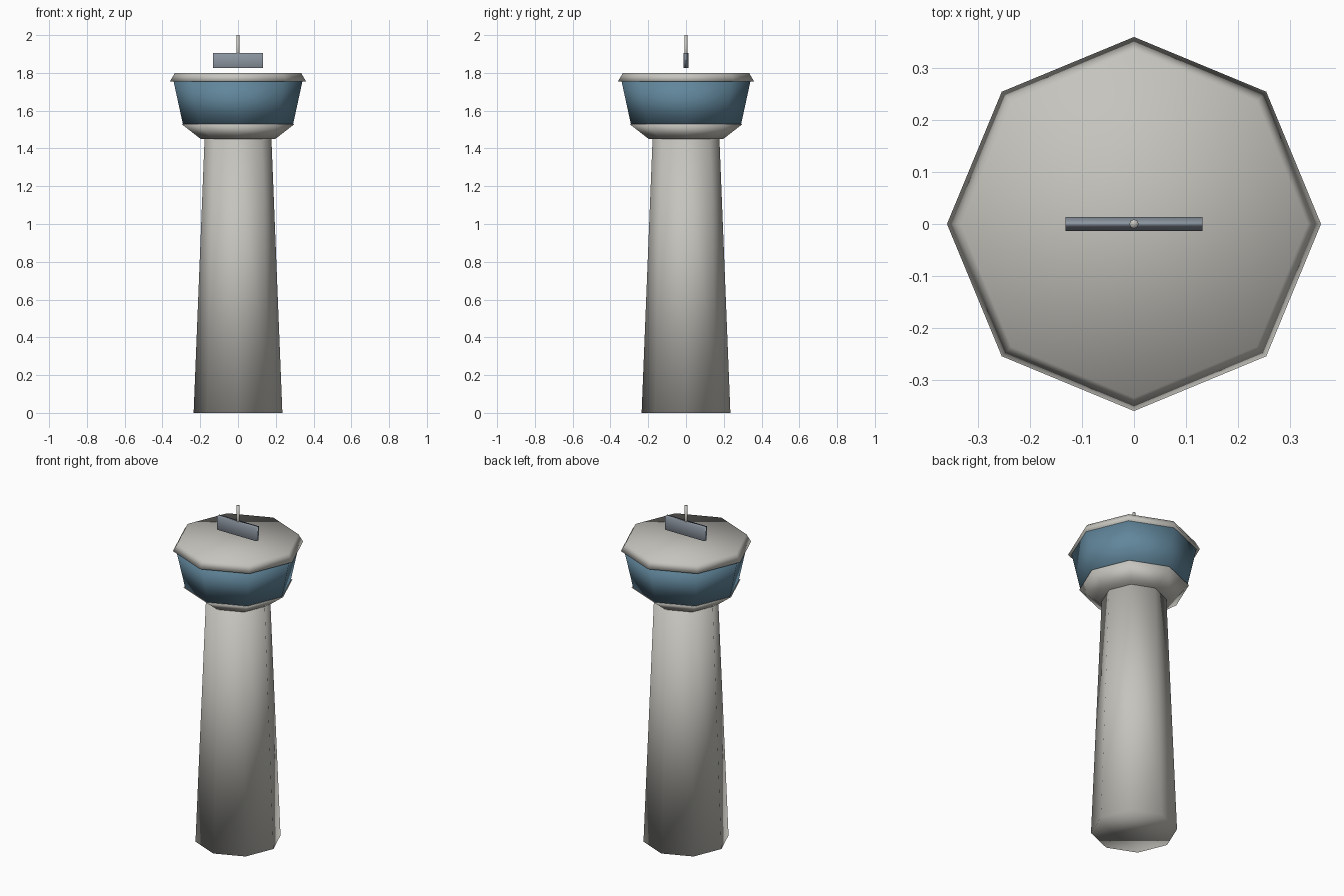
import bpy
import math

cube = bpy.data.objects.get("Cube")
if cube:
    bpy.data.objects.remove(cube, do_unlink=True)


def material(name, rgb):
    m = bpy.data.materials.new(name)
    m.use_nodes = True
    m.diffuse_color = (*rgb, 1)
    m.node_tree.nodes["Principled BSDF"].inputs["Base Color"].default_value = (*rgb, 1)
    return m


concrete = material("pale concrete", (0.56, 0.55, 0.51))
glass = material("blue glass", (0.12, 0.24, 0.33))
metal = material("grey metal", (0.26, 0.30, 0.35))


def finish(name, mat):
    ob = bpy.context.object
    ob.name = name
    ob.data.materials.append(mat)
    bpy.ops.object.shade_smooth()
    return ob


def frustum(name, z0, z1, r0, r1, mat, sides=8):
    """Tapered prism with corners on the x and y axes."""
    bpy.ops.mesh.primitive_cone_add(vertices=sides, radius1=r0, radius2=r1,
                                    depth=z1 - z0, location=(0, 0, (z0 + z1) / 2))
    return finish(name, mat)


# Tower body, from the ground up
frustum("shaft", 0, 1.45, 0.235, 0.177, concrete)
frustum("cab_collar", 1.45, 1.53, 0.197, 0.30, concrete)
frustum("cab_windows", 1.53, 1.755, 0.292, 0.341, glass)
frustum("roof", 1.755, 1.80, 0.36, 0.334, concrete)

# Radar bar and mast above the roof
bpy.ops.mesh.primitive_cube_add(size=1, location=(0, 0, 1.865))
radar = finish("radar_bar", metal)
radar.scale = (0.264, 0.026, 0.08)
frustum("mast", 1.85, 2.0, 0.009, 0.009, concrete)
